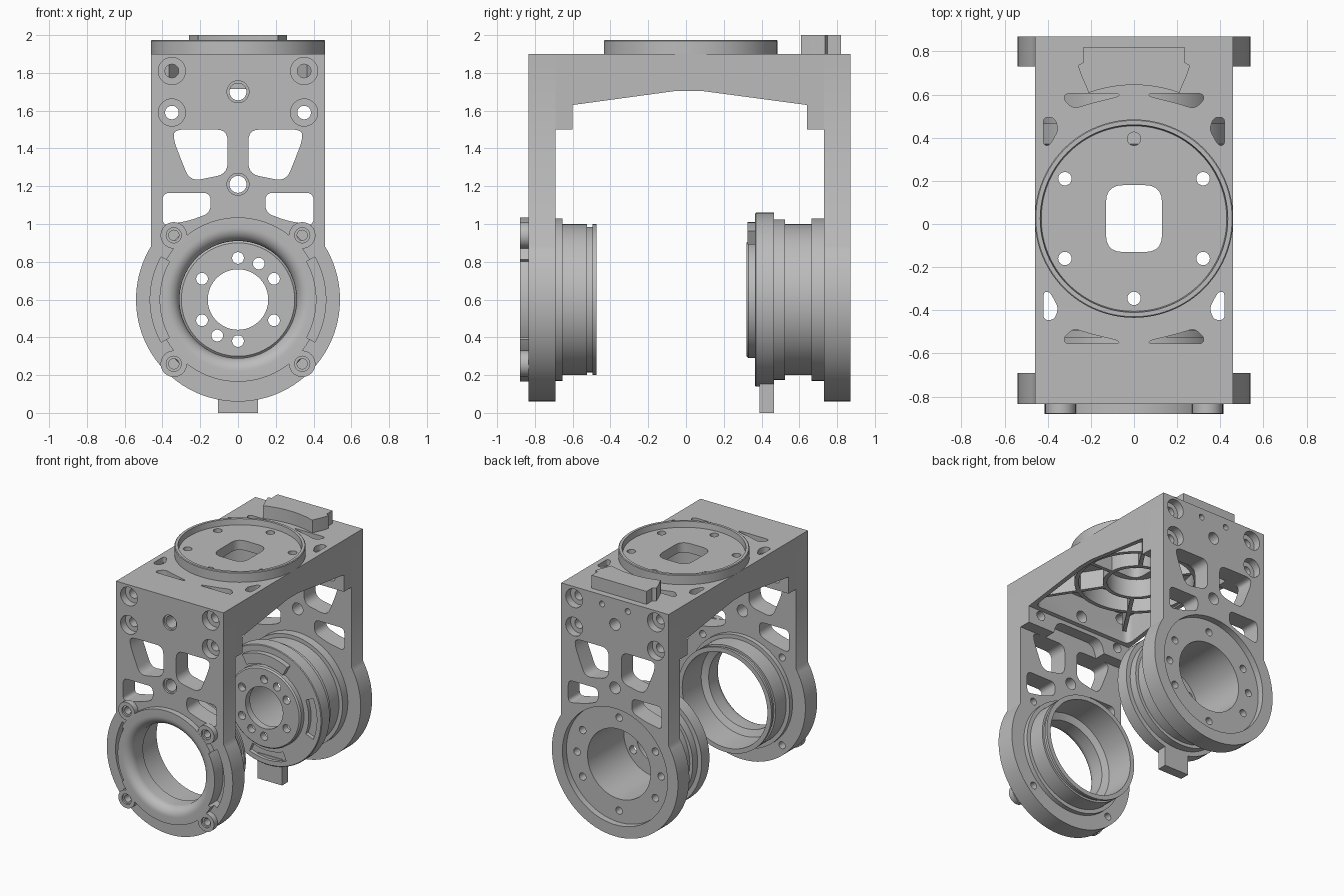
import bpy, bmesh
from math import sin, cos, pi, radians, acos, degrees
from mathutils import Vector

if "Cube" in bpy.data.objects:
    bpy.data.objects.remove(bpy.data.objects["Cube"])

metal = bpy.data.materials.new("machined_grey")
metal.use_nodes = True
GREY = (0.5, 0.5, 0.5, 1)
metal.diffuse_color = GREY
metal.node_tree.nodes["Principled BSDF"].inputs["Base Color"].default_value = GREY

AXLE = 0.6      # height of the joint axis
MID = 0.025     # y of the turntable centre
parts = []


def place(axis, u, v, w):
    return {"X": (w, u, v), "Y": (u, w, v), "Z": (u, v, w)}[axis]


def finish(name, bm):
    bmesh.ops.recalc_face_normals(bm, faces=bm.faces)
    mesh = bpy.data.meshes.new(name)
    bm.to_mesh(mesh)
    bm.free()
    mesh.materials.append(metal)
    ob = bpy.data.objects.new(name, mesh)
    bpy.context.collection.objects.link(ob)
    parts.append(ob)
    return ob


def prisms(name, outlines, axis, a, b):
    """Extrude outlines along an axis from a to b, all in one object."""
    bm = bmesh.new()
    for pts in outlines:
        low = [bm.verts.new(place(axis, u, v, a)) for u, v in pts]
        high = [bm.verts.new(place(axis, u, v, b)) for u, v in pts]
        bm.faces.new(low)
        bm.faces.new(high)
        for i in range(len(pts)):
            j = (i + 1) % len(pts)
            bm.faces.new((low[i], low[j], high[j], high[i]))
    return finish(name, bm)


def lathe(name, profile, axis, cu, cv, steps=96):
    """Spin a closed (radius, position) profile about an axis."""
    bm = bmesh.new()
    rings = []
    for k in range(steps):
        t = 2 * pi * k / steps
        rings.append([bm.verts.new(place(axis, cu + r * cos(t), cv + r * sin(t), w))
                      for r, w in profile])
    for k in range(steps):
        p, q = rings[k], rings[(k + 1) % steps]
        for i in range(len(profile)):
            j = (i + 1) % len(profile)
            bm.faces.new((p[i], p[j], q[j], q[i]))
    return finish(name, bm)


def arc(r, a0, a1, cu=0, cv=AXLE, n=24):
    return [(cu + r * cos(radians(a0 + (a1 - a0) * i / n)),
             cv + r * sin(radians(a0 + (a1 - a0) * i / n))) for i in range(n + 1)]


def circle(r, cu=0, cv=AXLE, n=32):
    return arc(r, 0, 360, cu, cv, n)[:-1]


def band(r0, r1, a0, a1):
    return arc(r0, a0, a1) + arc(r1, a1, a0)


def polar(r, angles, cu=0, cv=AXLE):
    return [(cu + r * cos(radians(a)), cv + r * sin(radians(a))) for a in angles]


def rounded(pts, r, n=5):
    out = []
    for i, p in enumerate(pts):
        p = Vector(p)
        a, b = Vector(pts[i - 1]) - p, Vector(pts[(i + 1) % len(pts)]) - p
        s = p + a.normalized() * min(r, a.length * 0.45)
        e = p + b.normalized() * min(r, b.length * 0.45)
        for k in range(n + 1):
            t = k / n
            out.append(tuple(s * (1 - t) ** 2 + p * 2 * t * (1 - t) + e * t * t))
    return out


def rect(u0, u1, v0, v1):
    return [(u0, v0), (u1, v0), (u1, v1), (u0, v1)]


def flip(pts, su, sv=1, cv=0):
    return [(su * u, cv + sv * (v - cv)) for u, v in pts]


def cut(ob, cutters):
    for c in cutters:
        m = ob.modifiers.new("cut", "BOOLEAN")
        m.operation, m.solver, m.object = "DIFFERENCE", "EXACT", c
    bpy.context.view_layer.update()
    mesh = bpy.data.meshes.new_from_object(
        ob.evaluated_get(bpy.context.evaluated_depsgraph_get()))
    ob.modifiers.clear()
    ob.data = mesh


def discard(cutters):
    for c in cutters:
        parts.remove(c)
        bpy.data.objects.remove(c)


# Legs: straight plate running into a round end
bend = degrees(acos(0.46 / 0.54))
leg_shape = [(-0.46, 1.9), (0.46, 1.9)] + arc(0.54, bend, -180 - bend, n=72)
front_leg = prisms("front_leg", [leg_shape], "Y", -0.835, -0.69)
back_leg = prisms("back_leg", [leg_shape], "Y", 0.73, 0.87)

upper = rounded([(0.055, 1.5), (0.34, 1.5), (0.34, 1.44), (0.255, 1.225), (0.055, 1.265)], 0.06)
lower = rounded([(0.145, 1.165), (0.4, 1.165), (0.4, 0.99), (0.25, 1.02), (0.145, 1.06)], 0.04)
corners = [(s * 0.35, z) for s in (1, -1) for z in (1.81, 1.59)]
pocket = [flip(p, s) for p in (upper, lower) for s in (1, -1)]
windows = prisms("windows", pocket, "Y", -1, 1)
bolts = prisms("bolts", [circle(0.036, *c) for c in corners]
               + [circle(0.045, 0, z) for z in (1.21, 1.7)], "Y", -1, 1)
sinks = [circle(0.072, *c) for c in corners] + [circle(0.058, 0, z) for z in (1.21, 1.7)]
front_sinks = prisms("front_sinks", sinks[:4], "Y", -1, -0.775)
front_rims = prisms("front_rims", sinks[4:], "Y", -1, -0.82)
back_sinks = prisms("back_sinks", sinks[:4], "Y", 0.81, 1)
back_pins = prisms("back_pins", [circle(0.022, s * 0.11, 1.83) for s in (1, -1)], "Y", 0.8, 1)
front_bore = prisms("front_bore", [circle(0.42, n=96)], "Y", -1, -0.6)
back_bore = prisms("back_bore", [circle(0.45, n=96)], "Y", 0.6, 1)
side_slots = prisms("side_slots", [band(0.415, 0.465, a - 29, a + 29) for a in (0, 180)],
                    "Y", -1, -0.775)
lobes = [(s * 0.34, AXLE + t * 0.34) for s in (1, -1) for t in (1, -1)]
lobe_holes = prisms("lobe_holes", [circle(0.027, *c) for c in lobes], "Y", -1, -0.6)
cut(front_leg, [front_bore, windows, bolts, front_sinks, front_rims, side_slots, lobe_holes])
cut(back_leg, [back_bore, windows, bolts, back_sinks, back_pins])

# Front joint: flange, flared bore and grooved sleeve
flare = [(0.38 - 0.07 * cos(t * pi / 16), -0.81 - 0.07 * sin(t * pi / 16)) for t in range(9)]
front_sleeve = lathe("front_sleeve", [
    (0.435, -0.88), (0.435, -0.835), (0.42, -0.835), (0.42, -0.69), (0.43, -0.69),
    (0.43, -0.655), (0.4, -0.655), (0.4, -0.525), (0.385, -0.525), (0.385, -0.495),
    (0.4, -0.495), (0.4, -0.475), (0.365, -0.475), (0.36, -0.7), (0.31, -0.72)] + flare,
    "Y", 0, AXLE)
cut(front_sleeve, [side_slots, lobe_holes])
for c in lobes:
    lobe = prisms("flange_lobe", [circle(0.07, *c)], "Y", -0.879, -0.835)
    lobe_sink = prisms("lobe_sink", [circle(0.04, *c)], "Y", -1, -0.865)
    cut(lobe, [lobe_holes, lobe_sink])
    discard([lobe_sink])

# Back joint: stepped housing with a bolted face plate
back_housing = lathe("back_housing", [
    (0.16, 0.32), (0.3, 0.32), (0.31, 0.33), (0.31, 0.365), (0.455, 0.365), (0.46, 0.37),
    (0.46, 0.465), (0.425, 0.465), (0.425, 0.525), (0.4, 0.525), (0.4, 0.665), (0.43, 0.665),
    (0.43, 0.73), (0.45, 0.73), (0.45, 0.82), (0.27, 0.82), (0.27, 0.375), (0.16, 0.375)],
    "Y", 0, AXLE)
plate_angles = [30 + 60 * i for i in range(6)] + [60, 240]
plate_holes = prisms("plate_holes", [circle(0.031, *c) for c in polar(0.22, plate_angles)],
                     "Y", 0.2, 0.5)
rear_angles = [30 + 60 * i for i in range(6)] + [0, 180]
rear_holes = prisms("rear_holes", [circle(0.028, *c) for c in polar(0.36, rear_angles)],
                    "Y", 0.7, 1)
face_slots = prisms("face_slots", [band(0.35, 0.42, a - 22, a + 22) for a in (0, 180, 270)],
                    "Y", 0.2, 0.395)
cut(back_housing, [plate_holes, rear_holes, face_slots])
prisms("face_key", [band(0.33, 0.41, 62, 118)], "Y", 0.325, 0.37)
prisms("bottom_tab", [rect(-0.105, 0.105, 0, 0.2)], "Y", 0.39, 0.465)

# Top frame: arched side profile, hollow underneath
half = [(0.73, 1.9), (0.73, 1.5), (0.64, 1.5), (0.64, 1.63), (0.08, 1.705)]
rest = [(-0.05, 1.705), (-0.6, 1.63), (-0.6, 1.5), (-0.69, 1.5), (-0.69, 1.9)]
top_frame = prisms("top_frame", [half + rest], "X", -0.46, 0.46)
cavity = prisms("cavity", [rounded(rect(-0.425, 0.425, -0.57, 0.61), 0.05)], "Z", 1.3, 1.855)
arch = prisms("arch", [rounded([(-0.26, 1.4), (-0.2, 1.6), (0.2, 1.6), (0.26, 1.4)], 0.06)],
              "Y", -1, 1)
long_slot = rounded([(0.07, 0.605), (0.32, 0.605), (0.325, 0.575), (0.28, 0.535),
                     (0.2, 0.56), (0.07, 0.592)], 0.025)
side_slot = rounded([(0.42, 0.365), (0.42, 0.495), (0.37, 0.495), (0.35, 0.44), (0.39, 0.365)], 0.025)
top_slots = prisms("top_slots", [flip(p, s, t, MID) for p in (long_slot, side_slot)
                                 for s in (1, -1) for t in (1, -1)], "Z", 1.8, 2)
centre_hole = prisms("centre_hole", [rounded(rect(-0.13, 0.13, MID - 0.155, MID + 0.155), 0.08)],
                     "Z", 1.6, 2.2)
ring_holes = prisms("ring_holes", [circle(0.031, *c) for c in
                                   polar(0.37, [30 + 60 * i for i in range(6)], 0, MID)],
                    "Z", 1.6, 2.2)
cut(top_frame, [cavity, arch, bolts, top_slots, centre_hole, ring_holes])

# Turntable ring with a raised rim
turntable = lathe("turntable", [(0.05, 1.9), (0.46, 1.9), (0.46, 1.97), (0.455, 1.975),
                                (0.435, 1.975), (0.43, 1.93), (0.05, 1.93)], "Z", 0, MID)
cut(turntable, [centre_hole, ring_holes])

# Stiffening ribs under the frame
for r in (0.205, 0.405):
    lathe("ring_rib", [(r, 1.715), (r + 0.03, 1.715), (r + 0.03, 1.86), (r, 1.86)], "Z", 0, MID)
for a, end in [(0, 0.43), (180, 0.43)] + [(a, 0.69) for a in (57, 123, 237, 303)]:
    d = Vector((cos(radians(a)), sin(radians(a))))
    n = Vector((-d.y, d.x)) * 0.014
    c = Vector((0, MID))
    prisms("radial_rib", [[tuple(c + d * 0.22 + n), tuple(c + d * end + n),
                           tuple(c + d * end - n), tuple(c + d * 0.22 - n)]], "Z", 1.715, 1.86)

# Connector block with a concave front
side = [(0.235, 0.82), (0.235, 0.75), (0.26, 0.735), (0.245, 0.69), (0.21, 0.61)]
curve = arc(0.62, 70, 110, 0, MID, 12)
prisms("connector_block", [side + curve + flip(side, -1)[::-1]], "Z", 1.9, 2.0)

discard([windows, bolts, front_sinks, front_rims, back_sinks, back_pins, front_bore, back_bore,
         side_slots, lobe_holes, plate_holes, rear_holes, face_slots, cavity, arch, top_slots,
         centre_hole, ring_holes])

bpy.ops.object.select_all(action="DESELECT")
for ob in parts:
    ob.select_set(True)
bpy.context.view_layer.objects.active = parts[0]
bpy.ops.object.shade_smooth_by_angle(angle=radians(30))
